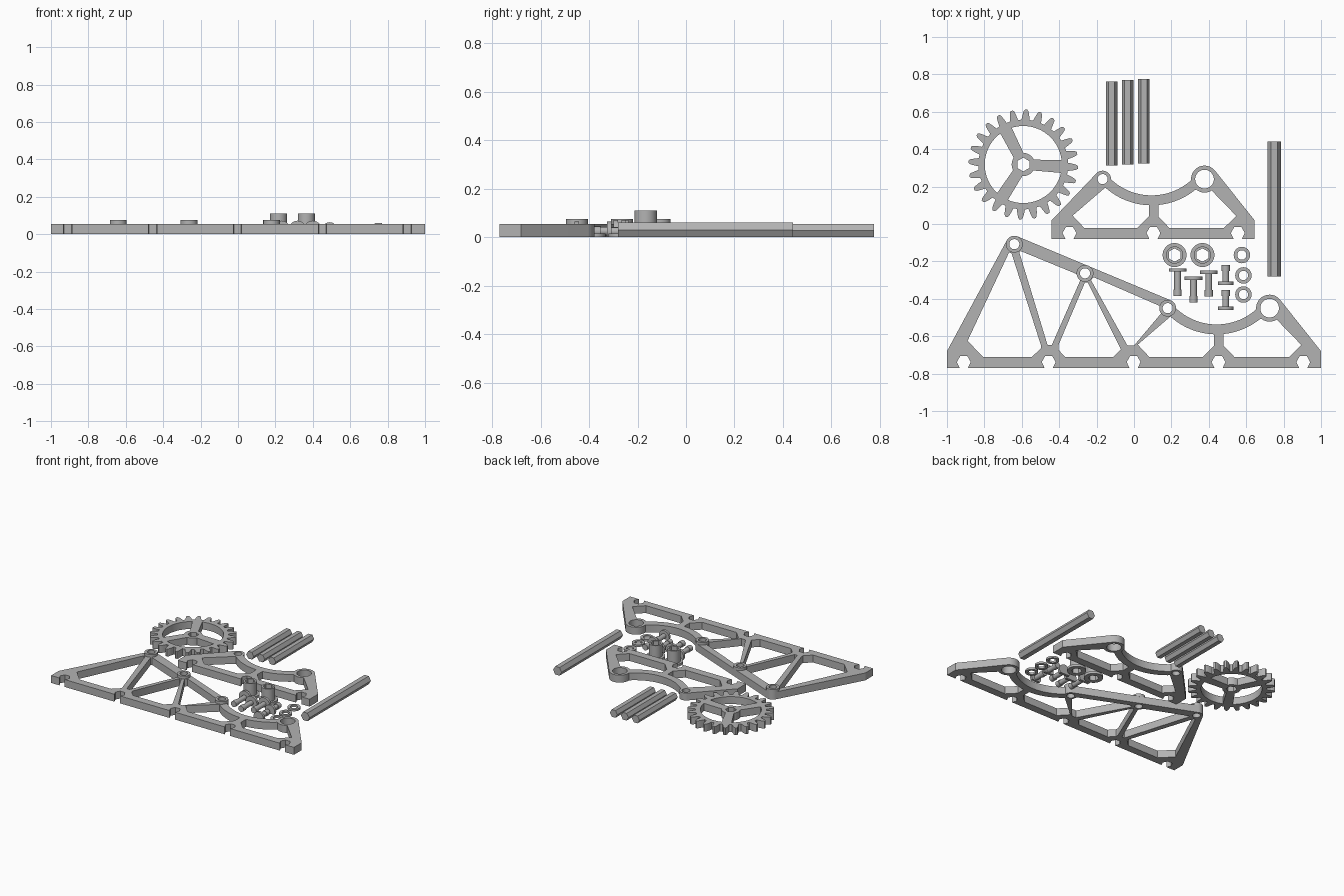
import bpy, bmesh, math
from mathutils import Matrix

if "Cube" in bpy.data.objects:
    bpy.data.objects.remove(bpy.data.objects["Cube"])

grey = bpy.data.materials.new("light_grey_plastic")
grey.diffuse_color = (0.45, 0.45, 0.45, 1)
grey.use_nodes = True
grey.node_tree.nodes["Principled BSDF"].inputs["Base Color"].default_value = grey.diffuse_color


def arc(c, r, a0, a1, n=12):
    """Points on a circle between two angles in degrees."""
    return [(c[0] + r * math.cos(math.radians(a0 + (a1 - a0) * i / n)),
             c[1] + r * math.sin(math.radians(a0 + (a1 - a0) * i / n))) for i in range(n + 1)]


def ring(c, r, n=32, start=0):
    """Closed circle or regular polygon."""
    return arc(c, r, start, start + 360, n)[:-1]


def move(loop, d):
    return [(x + d[0], y + d[1]) for x, y in loop]


def plate(name, loops, z0, z1, matrix=None):
    """Extruded flat shape; the first loop is the outline, the others are holes."""
    cu = bpy.data.curves.new(name, 'CURVE')
    cu.dimensions, cu.fill_mode, cu.extrude = '2D', 'BOTH', (z1 - z0) / 2
    for loop in loops:
        sp = cu.splines.new('POLY')
        sp.points.add(len(loop) - 1)
        for p, (x, y) in zip(sp.points, loop):
            p.co = (x, y, 0, 1)
        sp.use_cyclic_u = True
    tmp = bpy.data.objects.new("outline", cu)
    bpy.context.collection.objects.link(tmp)
    dg = bpy.context.evaluated_depsgraph_get()
    me = bpy.data.meshes.new_from_object(tmp.evaluated_get(dg))
    bpy.data.objects.remove(tmp)
    bm = bmesh.new()
    bm.from_mesh(me)
    bmesh.ops.remove_doubles(bm, verts=bm.verts, dist=1e-5)
    bmesh.ops.translate(bm, verts=bm.verts, vec=(0, 0, (z0 + z1) / 2))
    if matrix:
        bmesh.ops.transform(bm, verts=bm.verts, matrix=matrix)
    bmesh.ops.recalc_face_normals(bm, faces=bm.faces)
    bm.to_mesh(me)
    bm.free()
    me.materials.clear()
    me.materials.append(grey)
    ob = bpy.data.objects.new(name, me)
    bpy.context.collection.objects.link(ob)
    bpy.ops.object.select_all(action='DESELECT')
    ob.select_set(True)
    bpy.context.view_layer.objects.active = ob
    bpy.ops.object.shade_smooth_by_angle(angle=math.radians(25))
    return ob


T = 0.055        # plate thickness


def notches(xs, y):
    """Open hexagonal notches along a bottom edge."""
    return [(x + dx, y + dy) for x in xs for dx, dy in
            ((-.022, 0), (-.037, .032), (-.019, .064), (.019, .064), (.037, .032), (.022, 0))]


# Arch section, shared by both frames
b1, b2, sag = (-.168, .24), (.377, .24), (.094, .47)
arch_top = arc(b2, .072, 38.5, 185, 20) + arc(sag, .317, -49, -134, 24)
arch_holes = [
    [(-.265, -.022), (-.328, .045)] + arc(sag, .37, 228, 267.8, 14)
    + [(.08, .04), (.018, -.022)],
    [(.19, -.022), (.13, .04)] + arc(sag, .37, 275.6, 309, 12)
    + arc(b2, .072, 232, 302, 8) + [(.547, .043), (.48, -.022)],
    ring(b1, .027), ring(b2, .05)]

# Small frame
plate("small_frame", [
    [(-.44, -.08)] + notches((-.345, .104, .555), -.08) + [(.645, -.08), (.645, .02)]
    + arch_top + arc(b1, .045, 0, 136, 16) + [(-.44, .02)]] + arch_holes, 0, T)

# Large frame: the same arch plus a triangulated truss
off = (.348, -.69)
p0, p1, p2 = (-.64, -.108), (-.262, -.264), (.18, -.45)
truss_holes = [
    [(-.805, -.712), (-.89, -.625), (-.668, -.152), (-.655, -.156), (-.497, -.65),
     (-.497, -.665), (-.548, -.712)],
    [(-.605, -.145), (-.308, -.267), (-.288, -.303), (-.44, -.648), (-.462, -.648),
     (-.613, -.152)],
    [(-.262, -.312), (-.405, -.65), (-.405, -.672), (-.366, -.712), (-.112, -.712),
     (-.07, -.67), (-.248, -.312)],
    [(-.217, -.284), (.135, -.437), (.145, -.478), (0, -.65), (-.035, -.65), (-.23, -.3)],
    ring(p0, .027), ring(p1, .027)]
plate("large_frame", [
    [(-1, -.77)] + notches((-.91, -.456, -.002, .452, .905), -.77) + [(1, -.77), (1, -.68)]
    + move(arch_top, off) + arc(p2, .045, 0, 67, 8) + arc(p0, .045, 67, 152, 10)
    + [(-1, -.68)]] + [move(h, off) for h in arch_holes] + truss_holes, 0, T)
for p in (p0, p1, p2):
    plate("frame_boss", [ring(p, .045), ring(p, .027)], .05, .075)

# Gear with three spokes and a hexagonal bore
gc, teeth, tilt = (-.592, .318), 24, -3
profile = ((-5.2, .24), (-4, .262), (-2.6, .285), (-1.2, .294),
           (1.2, .294), (2.6, .285), (4, .262), (5.2, .24))
outline = [(gc[0] + r * math.cos(math.radians(a)), gc[1] + r * math.sin(math.radians(a)))
           for k in range(teeth) for a, r in ((tilt + k * 360 / teeth + d, r) for d, r in profile)]
windows = []
for k in range(3):
    a = tilt + 120 * k
    windows.append(arc(gc, .206, a + 9.5, a + 110.5, 24) + arc(gc, .062, a + 92, a + 28, 8))
plate("gear", [outline, ring(gc, .037, 6, 30)] + windows, 0, T)


def lying(x, y, z):
    """Turns the extrusion direction to run along -y."""
    return Matrix.Translation((x, y, z)) @ Matrix.Rotation(math.pi / 2, 4, 'X')


# Hexagonal rods
for x, y0, y1, r in ((-.12, .312, .763, .031), (-.034, .318, .77, .031),
                     (.053, .324, .776, .031), (.75, -.28, .442, .035)):
    plate("hex_rod", [ring((0, 0), r, 6)], 0, y1 - y0, lying(x, y1, r * .866))

# Flanged bushings with hexagonal bores
for x in (.217, .366):
    c = (x, -.166)
    bore = ring(c, .036, 6, 30)
    plate("bushing_flange", [ring(c, .064, 40), bore], 0, .018)
    plate("bushing_tube", [ring(c, .046, 40), bore], .016, .11)

# Washers
for c in ((.577, -.166), (.585, -.275), (.585, -.377)):
    plate("washer", [ring(c, .044), ring(c, .025)], 0, .015)

# Snap pins lying down, heads flattened on the underside; s is the head side
for x, head, tip, s in ((.233, -.246, -.385, 1), (.318, -.29, -.42, 1), (.4, -.257, -.388, 1),
                        (.49, -.317, -.218, -1), (.49, -.45, -.352, -1)):
    r, ax = (.047, .025) if s > 0 else (.041, .023)
    a = math.degrees(math.asin(ax / r))
    plate("pin_head", [arc((0, 0), r, -a, 180 + a, 30)], -.009, .009, lying(x, head, ax))
    length = abs(tip - head)
    turn = lying(x, head, ax) @ Matrix.Scale(s, 4, (0, 0, 1))
    plate("pin_shaft", [ring((0, 0), .018, 24)], .005, length - .005, turn)
    plate("pin_lip", [ring((0, 0), .022, 24)], length - .034, length, turn)
